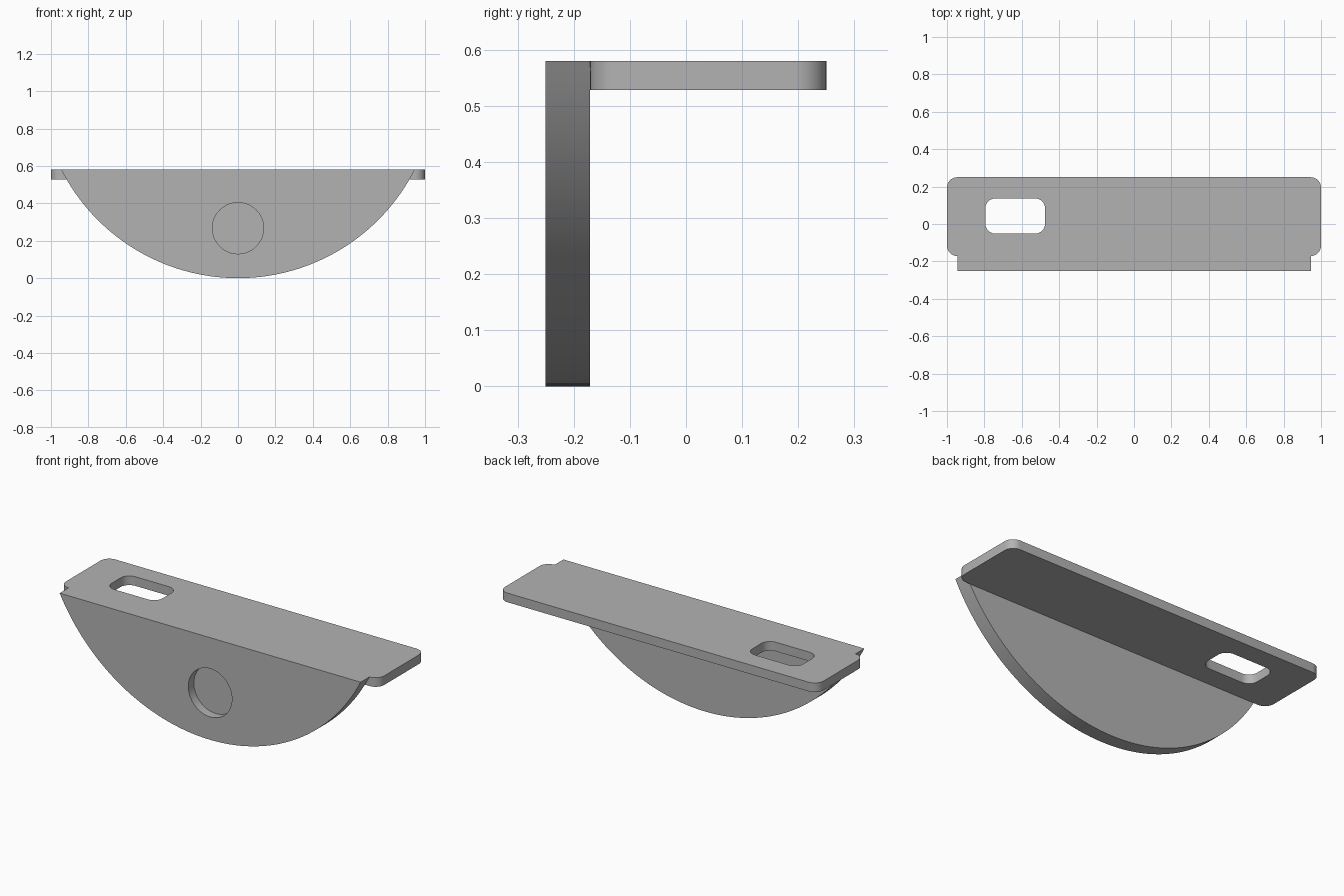
import bpy, bmesh
from math import sin, cos, asin, pi, radians

cube = bpy.data.objects.get("Cube")
if cube:
    bpy.data.objects.remove(cube, do_unlink=True)

TOP = 0.58
FRONT, JOIN, BACK = -0.25, -0.171, 0.25
HALF = 0.945            # half width of the rocker's top edge

grey = bpy.data.materials.new("plain grey")
grey.use_nodes = True
colour = (0.45, 0.45, 0.45, 1)
grey.diffuse_color = colour
grey.node_tree.nodes["Principled BSDF"].inputs["Base Color"].default_value = colour


def prism(name, outline, offset):
    """Extrude a closed outline of 3D points along an offset."""
    bm = bmesh.new()
    face = bm.faces.new([bm.verts.new(p) for p in outline])
    grown = bmesh.ops.extrude_face_region(bm, geom=[face])["geom"]
    bmesh.ops.translate(bm, vec=offset,
                        verts=[v for v in grown if isinstance(v, bmesh.types.BMVert)])
    bmesh.ops.recalc_face_normals(bm, faces=bm.faces)
    mesh = bpy.data.meshes.new(name)
    bm.to_mesh(mesh)
    bm.free()
    mesh.materials.append(grey)
    obj = bpy.data.objects.new(name, mesh)
    bpy.context.collection.objects.link(obj)
    return obj


def rounded_rect(x0, x1, y0, y1, r, z, steps=10):
    """Outline of a rectangle with rounded corners at height z."""
    centres = [(x1 - r, y1 - r), (x0 + r, y1 - r), (x0 + r, y0 + r), (x1 - r, y0 + r)]
    return [(cx + r * cos((q + i / steps) * pi / 2),
             cy + r * sin((q + i / steps) * pi / 2), z)
            for q, (cx, cy) in enumerate(centres) for i in range(steps + 1)]


def finish(obj, cutter):
    """Cut the opening, drop the cutter and shade the curved walls smooth."""
    bpy.ops.object.select_all(action="DESELECT")
    obj.select_set(True)
    bpy.context.view_layer.objects.active = obj
    mod = obj.modifiers.new("opening", "BOOLEAN")
    mod.operation, mod.solver, mod.object = "DIFFERENCE", "EXACT", cutter
    bpy.ops.object.modifier_apply(modifier=mod.name)
    bpy.data.objects.remove(cutter, do_unlink=True)
    bpy.ops.object.shade_smooth_by_angle(angle=radians(30))


# Upright segment: circular arc below a straight top edge, with a blind round recess
radius = (HALF ** 2 + TOP ** 2) / (2 * TOP)
sweep = asin(HALF / radius)
arc = [(radius * sin(a), FRONT, radius * (1 - cos(a)))
       for a in (sweep * (i / 32 - 1) for i in range(65))]
segment = prism("front_segment", arc, (0, JOIN - FRONT, 0))
disc = [(0.137 * cos(i * pi / 32), FRONT - 0.05, 0.267 + 0.137 * sin(i * pi / 32))
        for i in range(64)]
finish(segment, prism("recess_cutter", disc, (0, 0.1, 0)))

# Flat plate behind it, with rounded corners and a slot right through
plate = prism("top_plate", rounded_rect(-1, 1, JOIN, BACK, 0.055, 0.528), (0, 0, TOP - 0.528))
slot = rounded_rect(-0.795, -0.475, -0.052, 0.137, 0.055, 0.4)
finish(plate, prism("slot_cutter", slot, (0, 0, 0.3)))
